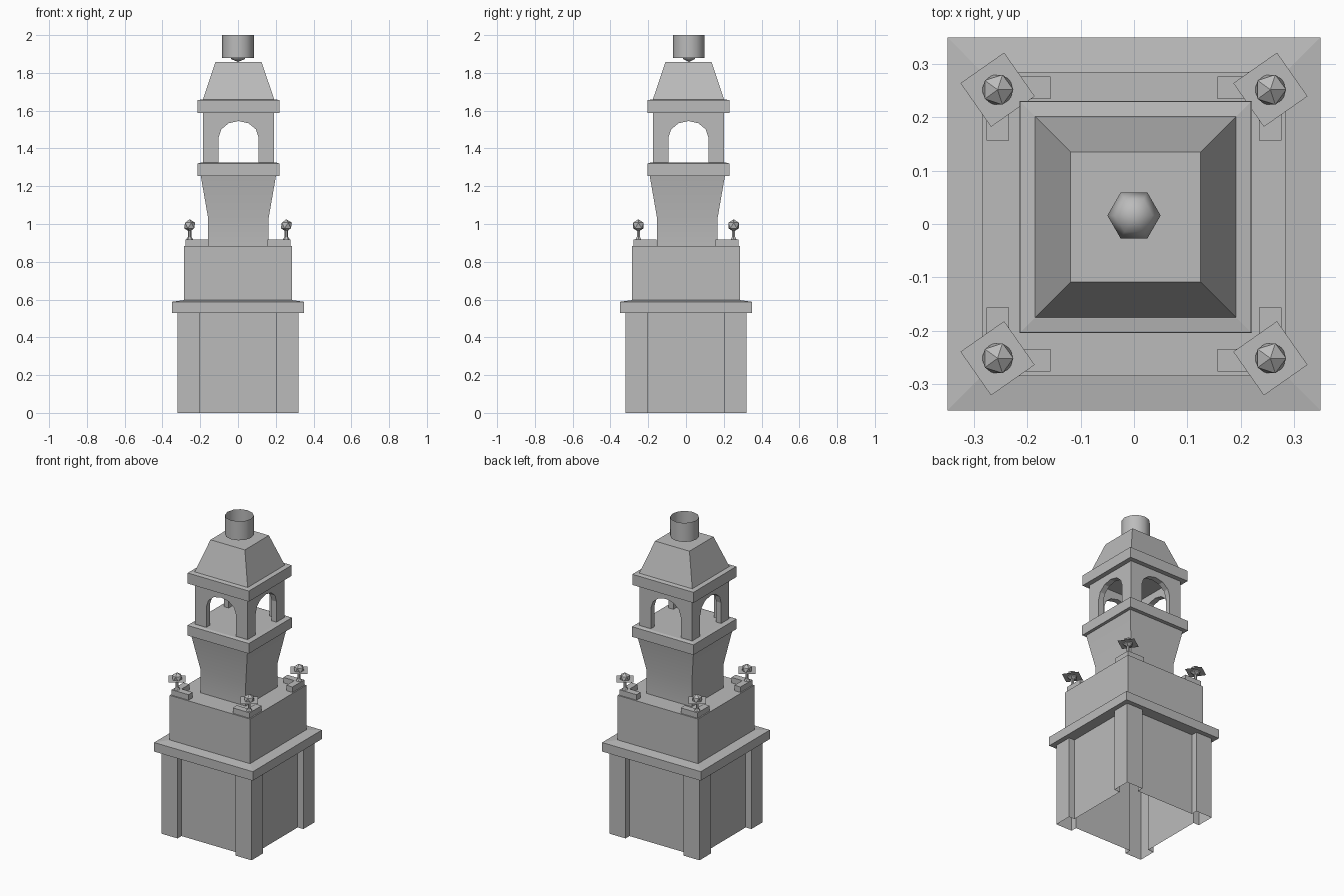
import bpy
import bmesh
from math import cos, sin, pi, radians
from mathutils import Matrix, Vector

cube = bpy.data.objects.get("Cube")
if cube:
    bpy.data.objects.remove(cube, do_unlink=True)

GREY = (0.5, 0.5, 0.5, 1.0)
stone = bpy.data.materials.new("grey_stone")
stone.use_nodes = True
stone.diffuse_color = GREY
stone.node_tree.nodes["Principled BSDF"].inputs["Base Color"].default_value = GREY

TOWER = (0.003, 0.013)  # the tower sits slightly off the base centre


def finish(name, bm, loc=(0, 0, 0), turn=0, smooth=False):
    """Turn a bmesh into a named, coloured object."""
    bmesh.ops.recalc_face_normals(bm, faces=bm.faces)
    mesh = bpy.data.meshes.new(name)
    bm.to_mesh(mesh)
    bm.free()
    mesh.materials.append(stone)
    if smooth:
        mesh.shade_smooth()
        mesh.set_sharp_from_angle(angle=radians(65))
    obj = bpy.data.objects.new(name, mesh)
    obj.location = loc
    obj.rotation_euler.z = turn
    bpy.context.collection.objects.link(obj)
    return obj


def loft(name, outline, rings, bottom=True, top=True, centre=(0, 0), smooth=False):
    """Stack scaled copies of an outline; rings are (scale, z)."""
    bm = bmesh.new()
    loops = [[bm.verts.new((x * s, y * s, z)) for x, y in outline] for s, z in rings]
    n = len(outline)
    for low, high in zip(loops, loops[1:]):
        for i in range(n):
            j = (i + 1) % n
            bm.faces.new((low[i], low[j], high[j], high[i]))
    if bottom:
        bm.faces.new(loops[0][::-1])
    if top:
        bm.faces.new(loops[-1])
    return finish(name, bm, (*centre, 0), smooth=smooth)


def circle(n):
    return [(cos(2 * pi * i / n), sin(2 * pi * i / n)) for i in range(n)]


def box(bm, x0, x1, y0, y1, z0, z1):
    size = Vector((x1 - x0, y1 - y0, z1 - z0))
    mid = Vector((x0 + x1, y0 + y1, z0 + z1)) / 2
    matrix = Matrix.Translation(mid) @ Matrix.Diagonal((*size, 1))
    bmesh.ops.create_cube(bm, size=1, matrix=matrix)


SQUARE = [(-1, -1), (1, -1), (1, 1), (-1, 1)]

# Open-bottomed base: recessed walls between projecting corner posts
corner = [(0.28, 0.205), (0.32, 0.205), (0.32, 0.32), (0.205, 0.32), (0.205, 0.28)]
plan = []
for k in range(4):
    c, s = round(cos(k * pi / 2)), round(sin(k * pi / 2))
    plan += [(x * c - y * s, x * s + y * c) for x, y in corner]
loft("base_walls", plan, [(1, 0), (1, 0.535)], bottom=False, top=False)

# Ledge and upper block
loft("base_ledge", SQUARE, [(0.35, 0.53), (0.35, 0.588), (0.285, 0.597)])
loft("upper_block", SQUARE, [(0.285, 0.59), (0.285, 0.883)])

# Flared tower shaft
loft("tower_shaft", SQUARE, [(0.16, 0.88), (0.16, 1.03), (0.2, 1.26)],
     centre=(0.002, 0.007), smooth=True)

# Cornices and roof
loft("balcony_cornice", SQUARE, [(0.218, 1.255), (0.218, 1.32), (0.2, 1.325)], centre=TOWER)
loft("roof_cornice", SQUARE, [(0.217, 1.588), (0.217, 1.656), (0.19, 1.66)], centre=TOWER)
loft("roof", SQUARE, [(0.19, 1.655), (0.122, 1.858)], centre=TOWER)

# Hollow belfry: four mitred walls, each with an arched opening
HALF, WALL, OPEN, FLOOR, SPRING, TOP = 0.187, 0.035, 0.106, 1.32, 1.457, 1.592
arch = [(OPEN, FLOOR)]
arch += [(OPEN * cos(pi * i / 6), SPRING + 0.088 * sin(pi * i / 6)) for i in range(7)]
arch += [(-OPEN, FLOOR)]
bm = bmesh.new()
for k in range(4):
    spin = Matrix.Rotation(k * pi / 2, 3, "Z")
    skins = []
    for half in (HALF, HALF - WALL):
        edge = [(-half, FLOOR), (-half, TOP), (half, TOP), (half, FLOOR)]
        skin = [bm.verts.new(spin @ Vector((x, -half, z))) for x, z in arch + edge]
        bm.faces.new(skin)
        skins.append(skin)
    outer, inner = skins
    for i in range(len(arch) - 1):
        bm.faces.new((outer[i], outer[i + 1], inner[i + 1], inner[i]))
bmesh.ops.remove_doubles(bm, verts=bm.verts, dist=0.0001)
finish("belfry", bm, (*TOWER, 0))

# Open chimney tube with a small six-sided ball inside
loft("chimney_tube", circle(12), [(0.084, 1.878), (0.084, 2.0)],
     bottom=False, top=False, centre=(0, 0.014), smooth=True)
bm = bmesh.new()
bmesh.ops.create_uvsphere(bm, u_segments=6, v_segments=4, radius=0.05)
finish("chimney_ball", bm, (0, 0.016, 1.908), turn=pi / 6, smooth=True)

# Corner ornaments: L-shaped kerb, stem, thin turned plate and faceted finial
for name, sx, sy in (("front_right", -1, -1), ("front_left", 1, -1),
                     ("back_right", -1, 1), ("back_left", 1, 1)):
    bm = bmesh.new()
    box(bm, 0.157, 0.277, 0.235, 0.277, 0.88, 0.918)
    box(bm, 0.235, 0.277, 0.157, 0.235, 0.88, 0.918)
    bmesh.ops.scale(bm, vec=(sx, sy, 1), verts=bm.verts)
    finish(name + "_kerb", bm)

    spot = (sx * 0.256, sy * 0.252)
    loft(name + "_stem", circle(6), [(0.02, 0.915), (0.009, 0.932), (0.009, 0.97)], centre=spot)

    bm = bmesh.new()
    bmesh.ops.create_grid(bm, x_segments=1, y_segments=1, size=0.05)
    finish(name + "_plate", bm, (*spot, 0.983), turn=radians(35))

    bm = bmesh.new()
    bmesh.ops.create_icosphere(bm, subdivisions=1, radius=0.033)
    finish(name + "_finial", bm, (*spot, 0.992))
